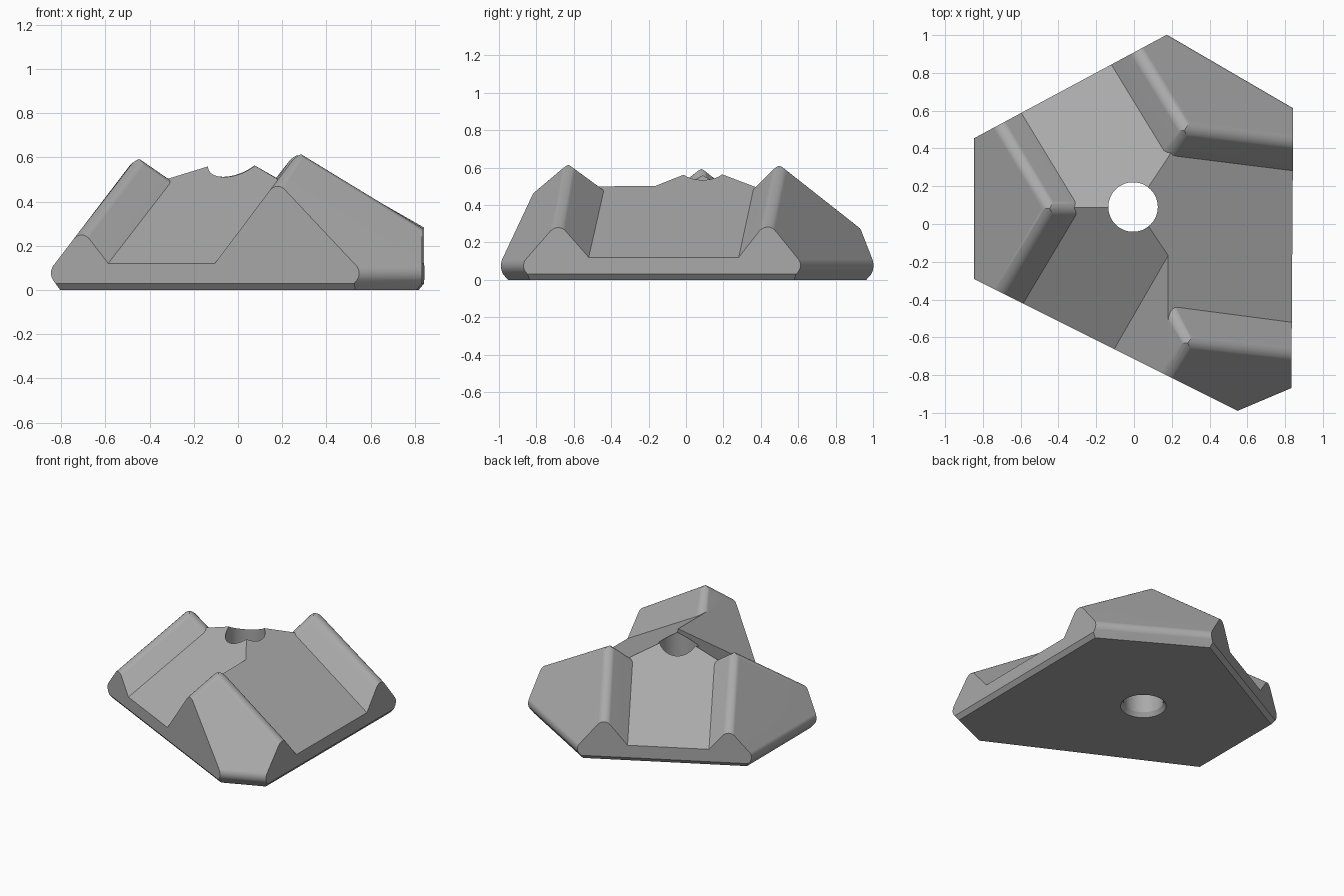
import bpy, bmesh
from mathutils import Vector, Matrix

cube = bpy.data.objects.get("Cube")
if cube:
    bpy.data.objects.remove(cube, do_unlink=True)

EDGE_Z = 0.12      # height of the channel floors at the rim
ROUND = 0.06       # radius of the rounded ridges
HOLE = (-0.005, 0.09)

grey = bpy.data.materials.new("plain grey")
grey.use_nodes = True
colour = (0.4, 0.4, 0.4, 1)
grey.diffuse_color = colour
grey.node_tree.nodes["Principled BSDF"].inputs["Base Color"].default_value = colour


# A plane is (unit normal, distance); the solid lies on its inner side
def plane(n, d):
    n = Vector(n)
    return n.normalized(), d / n.length


def slope_plane(u, dist, z, slope):
    return plane((slope * u.x, slope * u.y, 1), z + slope * dist)


def wall_plane(a, b, u, rise):
    """Ridge wall rising from the floor line a-b towards direction u."""
    a, b = Vector(a), Vector(b)
    run = (b - a).xy
    along = run.normalized()
    perp = Vector((-along.y, along.x))
    if perp.dot(u) < 0:
        perp = -perp
    g = along * ((b.z - a.z) / run.length) + perp * rise
    return plane((-g.x, -g.y, 1), a.z - g.dot(a.xy))


def rounding(p, q, steps=7):
    """Planes tangent to a cylinder that rounds the edge between p and q."""
    (n1, d1), (n2, d2) = p, q
    c = n1.dot(n2)
    e1, e2 = d1 - ROUND, d2 - ROUND
    centre = (n1 * (e1 - c * e2) + n2 * (e2 - c * e1)) / (1 - c * c)
    result = []
    for i in range(1, steps):
        n = n1.slerp(n2, i / steps) if hasattr(n1, "slerp") else n1.lerp(n2, i / steps)
        n.normalize()
        result.append((n, n.dot(centre) + ROUND))
    return result


def make_object(name, bm):
    mesh = bpy.data.meshes.new(name)
    bm.to_mesh(mesh)
    bm.free()
    mesh.materials.append(grey)
    obj = bpy.data.objects.new(name, mesh)
    bpy.context.collection.objects.link(obj)
    return obj


def carve(name, planes):
    """Cut a block down to the convex solid inside all planes."""
    bm = bmesh.new()
    bmesh.ops.create_cube(bm, size=4, matrix=Matrix.Translation((0, 0, 2)))
    for n, d in planes:
        geom = bm.verts[:] + bm.edges[:] + bm.faces[:]
        bmesh.ops.bisect_plane(bm, geom=geom, dist=1e-6, plane_co=n * d,
                               plane_no=n, clear_outer=True)
        rim = [e for e in bm.edges if e.is_boundary]
        if rim:
            bmesh.ops.holes_fill(bm, edges=rim, sides=0)
    bmesh.ops.remove_doubles(bm, verts=bm.verts[:], dist=1e-5)
    bmesh.ops.recalc_face_normals(bm, faces=bm.faces[:])
    return make_object(name, bm)


# Three upright sides, each with a small bottom chamfer and a channel floor
sides, floors = [], []
for start, end, slope in (((-0.84, -0.295), (0.55, -0.99), 0.667),
                          ((0.833, -0.87), (0.843, 0.61), 0.58),
                          ((0.17, 1.0), (-0.845, 0.455), 0.667)):
    run = Vector(end) - Vector(start)
    u = Vector((run.y, -run.x)).normalized()
    dist = u.dot(Vector(start))
    sides.append(plane((u.x, u.y, 0), dist))
    sides.append(plane((u.x, u.y, -0.83), dist - 0.025))
    floors.append(slope_plane(u, dist, EDGE_Z, slope))

# Three ridges: outer direction, reach, slope, then two walls (floor line, rise)
ridge_data = {
    "left_ridge": ((-1, 0), 0.861, 1.31,
                   ((-0.585, -0.42, EDGE_Z), (-0.31, 0.06, 0.5), 1.2),
                   ((-0.6, 0.59, EDGE_Z), (-0.31, 0.11, 0.495), 1.2)),
    "back_ridge": ((0.503, 0.864), 0.967, 1.42,
                   ((-0.12, 0.84, EDGE_Z), (0.16, 0.39, 0.478), 1.2),
                   ((0.835, 0.28, EDGE_Z), (0.21, 0.36, 0.485), 1.22)),
    "front_ridge": ((0.39, -0.92), 1.14, 1.25,
                    ((-0.105, -0.66, EDGE_Z), (0.18, -0.16, 0.5), 1.155),
                    ((0.835, -0.52, EDGE_Z), (0.21, -0.44, 0.485), 1.22)),
}
skirt = []
ridges = {}
for name, (direction, dist, slope, *walls) in ridge_data.items():
    u = Vector(direction).normalized()
    outer = slope_plane(u, dist, 0.077, slope)
    under = plane((u.x, u.y, -0.727), dist - 0.056)
    w1, w2 = [wall_plane(a, b, u, rise) for a, b, rise in walls]
    skirt += [outer, under] + rounding(outer, under)
    ridges[name] = ([w1, w2] + rounding(outer, w1) + rounding(outer, w2)
                    + rounding(w1, w2))
    last_wall, last_round = w1, rounding(outer, w1)

# Body, ridges and the shoulder joining the front ridge to the centre
body = carve("climbing_block", sides + skirt + floors)
parts = [carve(name, sides + skirt + planes) for name, planes in ridges.items()]
parts.append(carve("shoulder", sides + skirt + [last_wall, floors[1]] + last_round
                   + [plane((0, 1, 0), 0.05)]))


# Bolt hole and the chamfer at its lower rim
def cutter(name, r_low, r_high, z_low, z_high):
    bm = bmesh.new()
    bmesh.ops.create_cone(bm, cap_ends=True, segments=64, radius1=r_low,
                          radius2=r_high, depth=z_high - z_low,
                          matrix=Matrix.Translation((*HOLE, (z_low + z_high) / 2)))
    obj = make_object(name, bm)
    obj.hide_render = True
    return obj


cutters = [cutter("bolt_hole", 0.131, 0.131, -0.2, 1.0),
           cutter("hole_chamfer", 0.171, 0.131, -0.03, 0.03)]

# Join everything into one solid
bpy.ops.object.select_all(action='DESELECT')
bpy.context.view_layer.objects.active = body
body.select_set(True)
for tool in parts + cutters:
    mod = body.modifiers.new(tool.name, 'BOOLEAN')
    mod.operation = 'DIFFERENCE' if tool in cutters else 'UNION'
    mod.solver = 'EXACT'
    mod.object = tool
    bpy.ops.object.modifier_apply(modifier=mod.name)
for tool in parts + cutters:
    bpy.data.objects.remove(tool, do_unlink=True)

# Smooth ridges, crisp creases
bpy.ops.object.shade_smooth_by_angle(angle=0.35)
weighted = body.modifiers.new("weighted_normals", 'WEIGHTED_NORMAL')
weighted.keep_sharp = True
